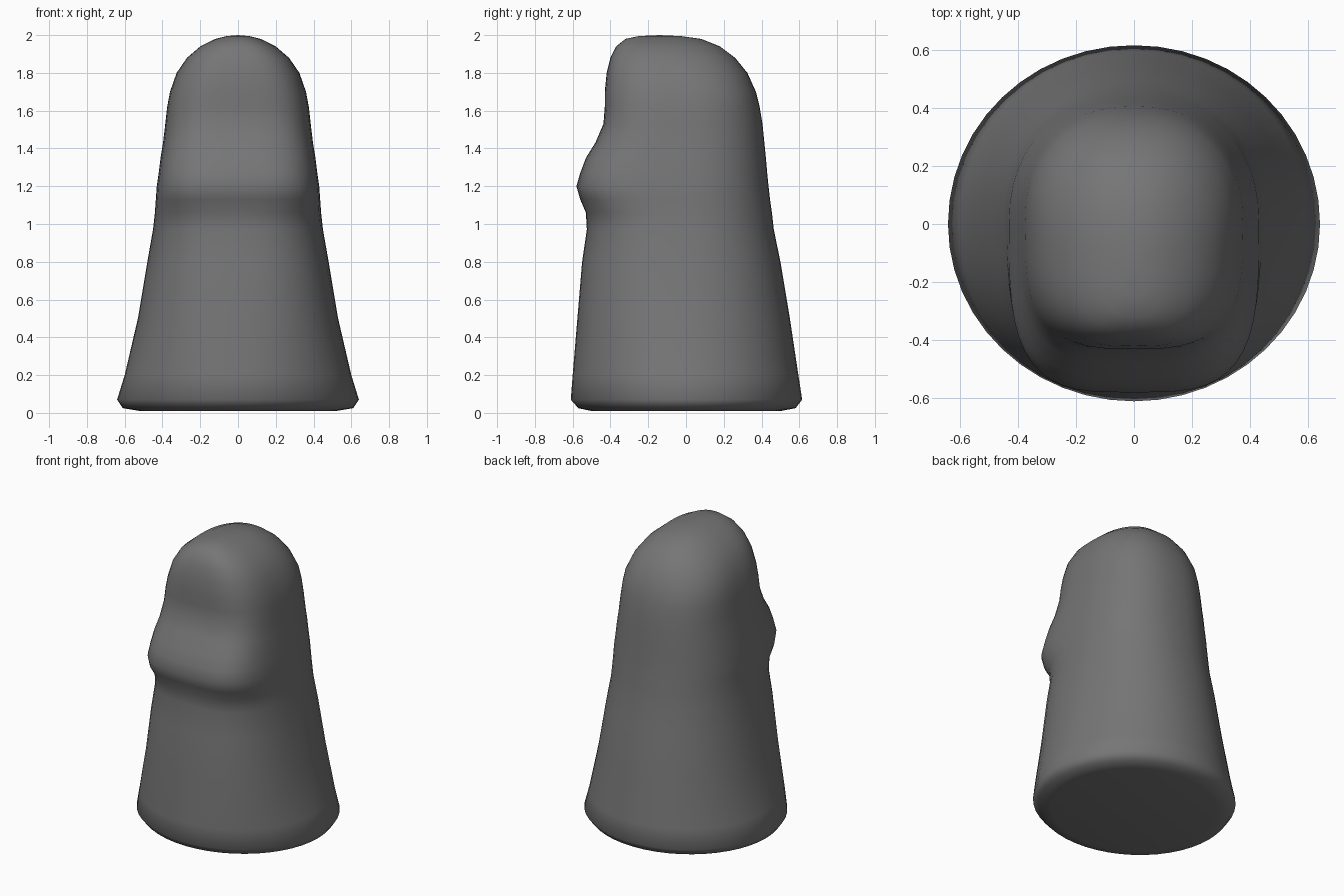
import bpy, bmesh, math

if "Cube" in bpy.data.objects:
    bpy.data.objects.remove(bpy.data.objects["Cube"])

grey = bpy.data.materials.new("plain grey")
grey.diffuse_color = (0.18, 0.18, 0.18, 1)
grey.use_nodes = True
grey.node_tree.nodes["Principled BSDF"].inputs["Base Color"].default_value = grey.diffuse_color

# Cross-sections: height, half width, front y, back y, front squareness
RINGS = [
    (0.01, 0.52, -0.50, 0.50, 2.0), (0.025, 0.61, -0.57, 0.58, 2.0),
    (0.07, 0.64, -0.61, 0.615, 2.0), (0.20, 0.60, -0.60, 0.595, 2.15),
    (0.50, 0.53, -0.575, 0.55, 2.35), (0.80, 0.48, -0.55, 0.50, 2.5),
    (0.97, 0.45, -0.525, 0.465, 2.6), (1.06, 0.44, -0.53, 0.455, 2.8),
    (1.13, 0.435, -0.56, 0.445, 3.3), (1.20, 0.43, -0.58, 0.437, 3.5),
    (1.27, 0.42, -0.56, 0.43, 3.5), (1.35, 0.41, -0.53, 0.423, 3.4),
    (1.43, 0.397, -0.48, 0.415, 3.3), (1.53, 0.385, -0.437, 0.405, 3.3),
    (1.62, 0.375, -0.43, 0.39, 3.3), (1.70, 0.36, -0.43, 0.37, 3.2),
    (1.80, 0.325, -0.42, 0.325, 3.0), (1.88, 0.27, -0.40, 0.26, 2.9),
    (1.94, 0.20, -0.37, 0.18, 2.7), (1.98, 0.12, -0.32, 0.08, 2.5),
    (1.995, 0.06, -0.25, -0.03, 2.2),
]
N = 48


def spow(v, e):
    return math.copysign(abs(v) ** e, v)


def ring_points(z, w, front, back, square):
    # wide line moves forward with the rounded crown
    mid = 0.0 if z < 1.7 else -0.14 * ((z - 1.7) / 0.3)
    for i in range(N):
        a = 2 * math.pi * i / N
        c, s = math.cos(a), math.sin(a)
        n = square if s < 0 else 2.0 + min(z, 1.5) * 0.2
        x = w * spow(c, 2 / n)
        y = mid + (back - mid if s > 0 else mid - front) * spow(s, 2 / n)
        yield x, y, z


# Draped body: loft through the rings, closed at base and crown
bm = bmesh.new()
loops = [[bm.verts.new(p) for p in ring_points(*r)] for r in RINGS]
for a, b in zip(loops, loops[1:]):
    for i in range(N):
        j = (i + 1) % N
        bm.faces.new((a[i], a[j], b[j], b[i]))
bm.faces.new(loops[0][::-1])
crown = bm.verts.new((0, -0.14, 2.0))
for i in range(N):
    bm.faces.new((loops[-1][i], loops[-1][(i + 1) % N], crown))
bmesh.ops.recalc_face_normals(bm, faces=bm.faces[:])

mesh = bpy.data.meshes.new("draped_body")
bm.to_mesh(mesh)
bm.free()
mesh.materials.append(grey)
for p in mesh.polygons:
    p.use_smooth = True
body = bpy.data.objects.new("draped_body", mesh)
bpy.context.collection.objects.link(body)
bpy.context.view_layer.objects.active = body
body.select_set(True)
bpy.ops.object.shade_smooth_by_angle(angle=math.radians(60))
